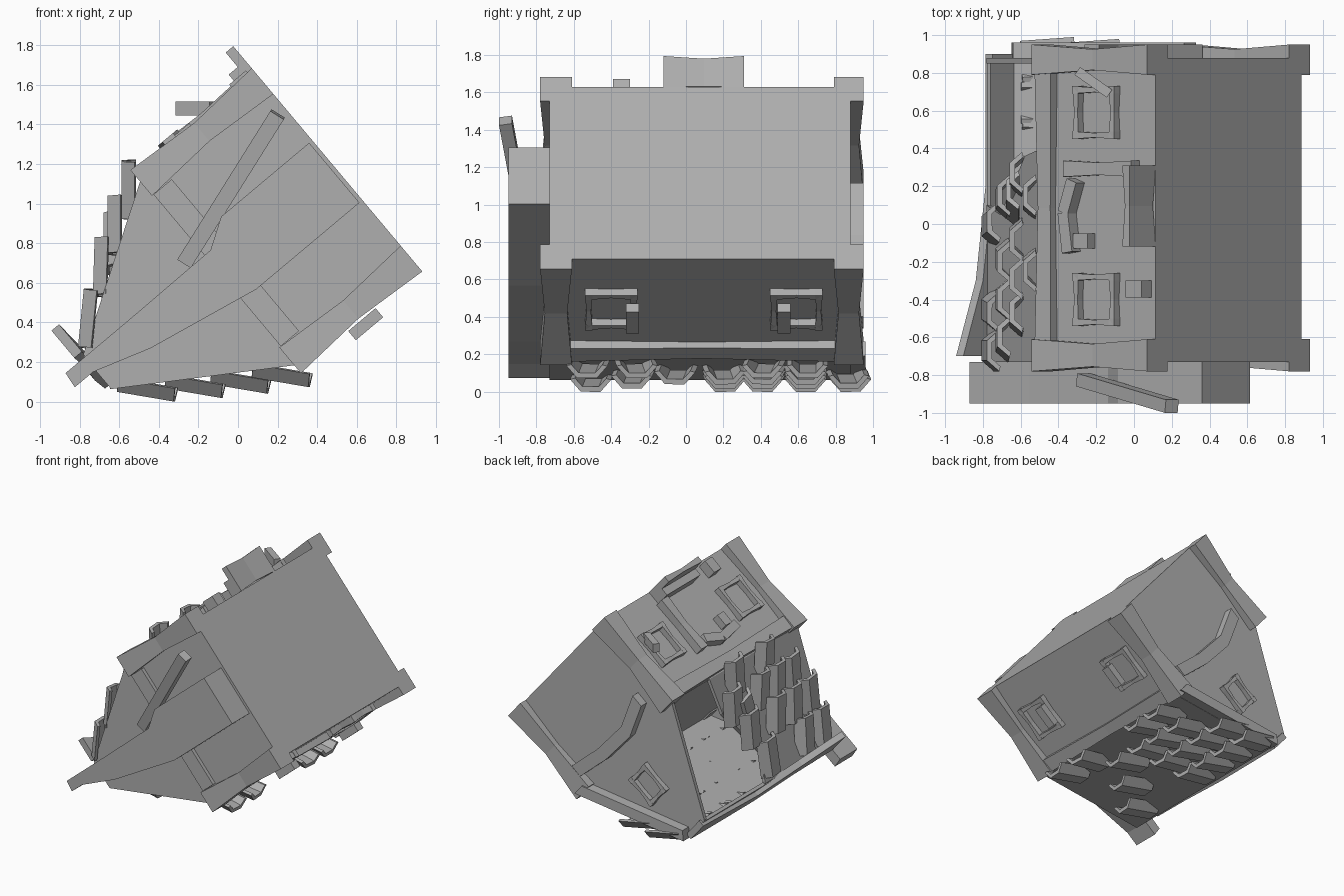
import bpy, bmesh, math
from mathutils import Vector, Matrix

if "Cube" in bpy.data.objects:
    bpy.data.objects.remove(bpy.data.objects["Cube"])

# House frame: s across the width, y along the length, t up the walls.
# The whole house is tipped over by about 130 degrees about y.
A = math.radians(50)
C, S = math.cos(A), math.sin(A)
D, N = Vector((C, 0, -S)), Vector((-S, 0, -C))

grey = bpy.data.materials.new("dull_grey")
grey.diffuse_color = (0.43, 0.43, 0.43, 1)
grey.use_nodes = True
grey.node_tree.nodes["Principled BSDF"].inputs["Base Color"].default_value = grey.diffuse_color


def P(s, y, t):
    return Vector((0.5, y, 1.17)) + D * s + N * t


def finish(name, bm):
    bmesh.ops.recalc_face_normals(bm, faces=bm.faces[:])
    me = bpy.data.meshes.new(name)
    bm.to_mesh(me)
    bm.free()
    me.materials.append(grey)
    ob = bpy.data.objects.new(name, me)
    bpy.context.collection.objects.link(ob)
    return ob


def loft(name, rings):
    bm = bmesh.new()
    vs = [[bm.verts.new(p) for p in r] for r in rings]
    n = len(vs[0])
    for a, b in zip(vs, vs[1:]):
        for i in range(n):
            bm.faces.new((a[i], a[(i + 1) % n], b[(i + 1) % n], b[i]))
    bm.faces.new(vs[0])
    bm.faces.new(vs[-1])
    return finish(name, bm)


def box(name, s, y, t, axis=2, pinch=0.0):
    """Box in the house frame; its waist along `axis` may be pinched."""
    r = [s, y, t]
    o = [i for i in range(3) if i != axis]
    rings = []
    for f in ((0, 0.5, 1) if pinch else (0, 1)):
        k = pinch if f == 0.5 else 0
        ring = []
        for a, b in ((0, 0), (1, 0), (1, 1), (0, 1)):
            c = [0, 0, 0]
            c[axis] = r[axis][0] + f * (r[axis][1] - r[axis][0])
            c[o[0]] = r[o[0]][a] + (k if a == 0 else -k)
            c[o[1]] = r[o[1]][b] + (k if b == 0 else -k)
            ring.append(P(*c))
        rings.append(ring)
    return loft(name, rings)


def prism(name, prof, y0, y1):
    return loft(name, [[P(s, y, t) for s, t in prof] for y in (y0, y1)])


def plank(name, a, b, w, h):
    """Loose board between two world points."""
    a, b = Vector(a), Vector(b)
    d = (b - a).normalized()
    u = d.cross(Vector((0, 1, 0))).normalized() * w / 2
    v = d.cross(u).normalized() * h / 2
    return loft(name, [[p + u + v, p - u + v, p - u - v, p + u - v] for p in (a, b)])


def tile(name, centre, axis, out, twist=0.0, length=0.29, width=0.22):
    """Faceted roof tile bulging towards `out`."""
    ax = Vector(axis).normalized()
    o = Vector(out)
    o = (o - ax * o.dot(ax)).normalized()
    ax = Matrix.Rotation(twist, 3, o) @ ax
    side = ax.cross(o)
    prof = [(-0.5, -0.17), (-0.24, 0.13), (0.24, 0.13), (0.5, -0.17),
            (0.38, -0.2), (0.2, 0.0), (-0.2, 0.0), (-0.38, -0.2)]
    c = Vector(centre)
    return loft(name, [[c + ax * e * length / 2 + side * p * width + o * q * width for p, q in prof]
                       for e in (-1, 1)])


# Body and gable ends
box("house_body", (-0.6, 0.6), (-0.73, 0.88), (0, 0.79))
gable = [(-0.6, 0.78), (0.6, 0.78), (0.11, 1.58), (-0.11, 1.58)]
prism("front_gable", gable, -0.73, -0.70)
prism("back_gable", gable, 0.85, 0.88)

# Closed roof slope, and the broken slope with a hole at the back end
prism("roof_slope", [(0.63, 0.78), (0.60, 0.78), (0.09, 1.565), (0.115, 1.585)], -0.73, 0.88)
prism("ridge_board", [(-0.10, 1.56), (0.115, 1.56), (0.115, 1.585), (-0.10, 1.585)], -0.73, 0.88)
hole_edge = [(-0.73, 0), (0.4, 0), (0.36, 0.3), (0.22, 0.5), (0.05, 0.75), (0.1, 1), (-0.73, 1)]
loft("broken_roof_slope", [[P(-0.6 + 0.49 * f + k, y, 0.79 + 0.79 * f) for y, f in hole_edge] for k in (0, 0.03)])
prism("back_bargeboard", [(0.64, 0.76), (0.11, 1.59), (0.05, 1.53), (0.54, 0.76)], 0.88, 0.96)

# Bent ridge cap that has come away at the front end
loft("ridge_cap", [[Vector(c) + D * a * w + N * b * 0.025 for a, b in ((-1, -1), (1, -1), (1, 1), (-1, 1))]
                   for c, w in (((-0.71, 0.9, 0.15), 0.09), ((-0.735, 0.2, 0.16), 0.05),
                                ((-0.78, -0.3, 0.22), 0.06), ((-0.865, -0.7, 0.305), 0.09))])

# Corner posts
for sg in (-1, 1):
    for y in ((-0.78, -0.61), (0.79, 0.95)):
        box("corner_post", sorted((sg * 0.5, sg * 0.67)), y, (0, 0.8), 2, 0.025)

# Eave beams and gable tie beams
for sg in (-1, 1):
    box("eave_beam", sorted((sg * 0.58, sg * 0.655)), (-0.63, 0.8), (0.68, 0.79), 1, 0.012)
for s in ((-0.5, -0.05), (0.15, 0.5)):
    box("front_tie_beam", s, (-0.76, -0.72), (0.67, 0.79))
loft("back_tie_beam", [[P(s, y, t + k) for y, k in ((0.87, 0), (0.95, 0), (0.95, 0.1), (0.87, 0.1))]
                       for s, t in ((-0.4, 0.56), (-0.12, 0.66), (0.2, 0.65), (0.5, 0.6))])

# Chimney stack on the front gable
prism("chimney", [(-0.195, 0.02), (0.2, 0.02), (0.2, 0.7), (0.085, 1.3), (-0.01, 1.6), (-0.01, 1.72),
                  (-0.095, 1.71), (-0.095, 1.3), (-0.1, 0.75), (-0.195, 0.6)], -0.95, -0.73)


# Window frames
def window(name, face, a, t, w=0.14, h=0.145):
    b = 0.04
    bars = [((a - w, a + w), (t - h, t - h + b), 0), ((a - w, a + w), (t + h - b, t + h), 0),
            ((a - w, a - w + b), (t - h, t + h), 2), ((a + w - b, a + w), (t - h, t + h), 2)]
    for r, tt, k in bars:
        if face == 0:
            box(name, r, (0.87, 0.925), tt, k, 0.008)
        else:
            box(name, sorted((face * 0.59, face * 0.65)), r, tt, 1 if k == 0 else 2, 0.008)


for sg in (-1, 1):
    for y in (-0.4, 0.59):
        window("side_window_frame", sg, y, 0.39)
window("gable_window_frame", 0, 0.07, 1.1, 0.11, 0.13)

# Broken shutters
for y in (-0.28, 0.53):
    box("broken_shutter", (0.66, 0.72), (y - 0.04, y + 0.03), (0.3, 0.48))
plank("hanging_shutter", (-0.30, 0.81, 1.48), (-0.13, 0.69, 1.48), 0.07, 0.05)
box("loose_shutter_piece", (-0.68, -0.6), (-0.39, -0.30), (0.03, 0.14))

# Door surround and steps
box("door_step", (-0.815, -0.6), (-0.12, 0.31), (0, 0.05), 1, 0.01)
box("upper_door_step", (-0.72, -0.6), (-0.12, 0.31), (0.05, 0.11))
box("door_jamb", (-0.67, -0.59), (0.25, 0.335), (0.11, 0.58), 2, 0.01)
box("broken_door_jamb", (-0.66, -0.59), (-0.13, -0.05), (0.42, 0.52))
for a, b in ((P(-0.64, -0.15, 0.55), P(-0.64, 0.06, 0.58)), (P(-0.64, 0.06, 0.58), P(-0.64, 0.23, 0.52))):
    plank("door_lintel", a, b, 0.07, 0.07)

# Loose beam leaning on the front
plank("front_leaning_beam", (0.20, -0.965, 1.45), (-0.27, -0.825, 0.70), 0.08, 0.07)

# Tiles left on the broken slope: centre x, z, lean, list of y
rows = [(-0.56, 1.07, 0.0, (0.14, -0.24)),
        (-0.63, 0.89, 0.0, (0.26, -0.08, -0.29, -0.48)),
        (-0.70, 0.68, 0.03, (0.14, -0.19, -0.40, -0.61)),
        (-0.765, 0.42, 0.1, (0.0, -0.46, -0.67))]
for x, z, lean, ys in rows:
    for i, y in enumerate(ys):
        tile("broken_side_roof_tile", (x, y, z), (lean, 0, 1), (-1, 0, 0), (0.08, -0.06, 0.0, 0.1)[i])
tile("slipped_roof_tile", (-0.65, 0.13, 0.80), (0, 0, 1), (-1, 0, 0), 0.35)

# Tiles on the closed slope: centre x, z, list of y
rows = [(0.22, 0.125, (-0.52, -0.27, 0.42, 0.65)),
        (0.01, 0.092, (-0.05, 0.2, 0.42, 0.64)),
        (-0.22, 0.070, (-0.28, 0.2, 0.42, 0.64, 0.86)),
        (-0.46, 0.052, (-0.5, 0.2, 0.42, 0.64, 0.87))]
for x, z, ys in rows:
    for i, y in enumerate(ys):
        tile("closed_side_roof_tile", (x, y, z), (1, 0, -0.17), (0, 0, -1), (0.07, -0.06, 0.08, 0, -0.07)[i])
